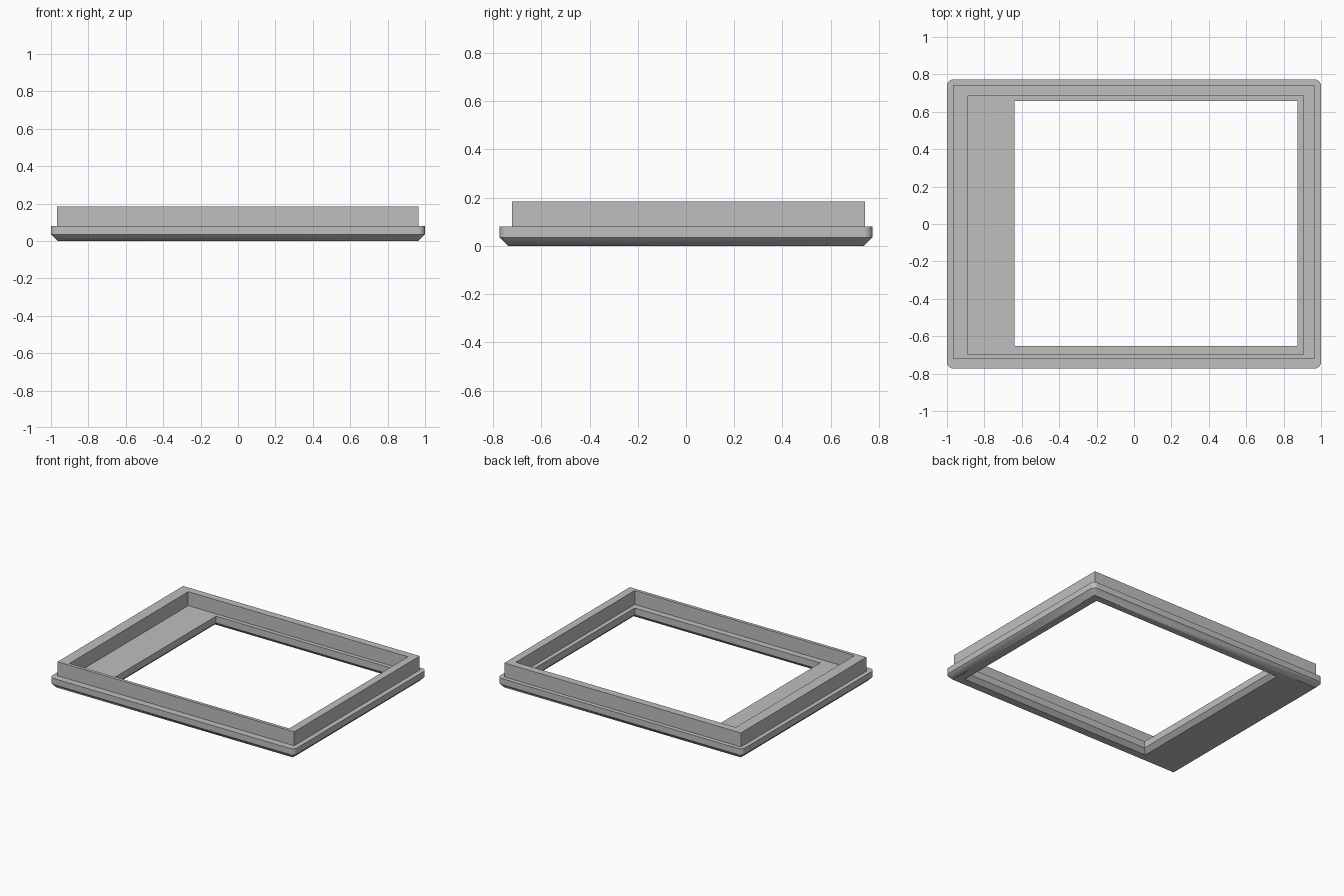
import bpy, bmesh, math

if "Cube" in bpy.data.objects:
    bpy.data.objects.remove(bpy.data.objects["Cube"])

SEG = 6  # segments per rounded corner


def ring(bm, x0, x1, y0, y1, z, r=0.0):
    """Rectangular loop of vertices, optionally with rounded corners."""
    corners = [(x1 - r, y1 - r), (x0 + r, y1 - r), (x0 + r, y0 + r), (x1 - r, y0 + r)]
    verts = []
    for i, (cx, cy) in enumerate(corners):
        for s in range(SEG + 1):
            a = math.pi / 2 * (i + s / SEG)
            verts.append(bm.verts.new((cx + r * math.cos(a), cy + r * math.sin(a), z)))
    return verts


def grow(rect, d):
    x0, x1, y0, y1 = rect
    return (x0 - d, x1 + d, y0 - d, y1 + d)


RIM = (-1.0, 1.0, -0.773, 0.773)
WALL_OUT = (-0.968, 0.964, -0.722, 0.742)
WALL_IN = (-0.888, 0.907, -0.698, 0.688)
OPENING = (-0.64, 0.875, -0.652, 0.658)
CH, FLOOR, TOP = 0.035, 0.08, 0.183

bm = bmesh.new()
# closed cross-section swept around the frame, from the bottom face outwards
rings = [
    ring(bm, *grow(OPENING, 0.03), 0),       # flared bottom of the opening
    ring(bm, *grow(RIM, -CH), 0),            # bottom face edge
    ring(bm, *RIM, CH, CH),                  # chamfer to rounded rim
    ring(bm, *RIM, FLOOR, CH),               # rim top
    ring(bm, *WALL_OUT, FLOOR),              # raised wall, outside
    ring(bm, *WALL_OUT, TOP),
    ring(bm, *WALL_IN, TOP),                 # raised wall, inside
    ring(bm, *WALL_IN, FLOOR),
    ring(bm, *OPENING, FLOOR),               # inner ledge and opening
    ring(bm, *OPENING, 0.03),
]
n = len(rings[0])
for a, b in zip(rings, rings[1:] + rings[:1]):
    for i in range(n):
        j = (i + 1) % n
        bm.faces.new((a[i], a[j], b[j], b[i]))
bmesh.ops.remove_doubles(bm, verts=bm.verts, dist=1e-5)
bmesh.ops.recalc_face_normals(bm, faces=bm.faces)

mesh = bpy.data.meshes.new("bezel_frame")
bm.to_mesh(mesh)
bm.free()
frame = bpy.data.objects.new("bezel_frame", mesh)
bpy.context.collection.objects.link(frame)

grey = bpy.data.materials.new("light grey")
grey.diffuse_color = (0.52, 0.52, 0.52, 1)
grey.use_nodes = True
grey.node_tree.nodes["Principled BSDF"].inputs["Base Color"].default_value = grey.diffuse_color
mesh.materials.append(grey)

bpy.context.view_layer.objects.active = frame
frame.select_set(True)
bpy.ops.object.shade_smooth_by_angle(angle=math.radians(30))
